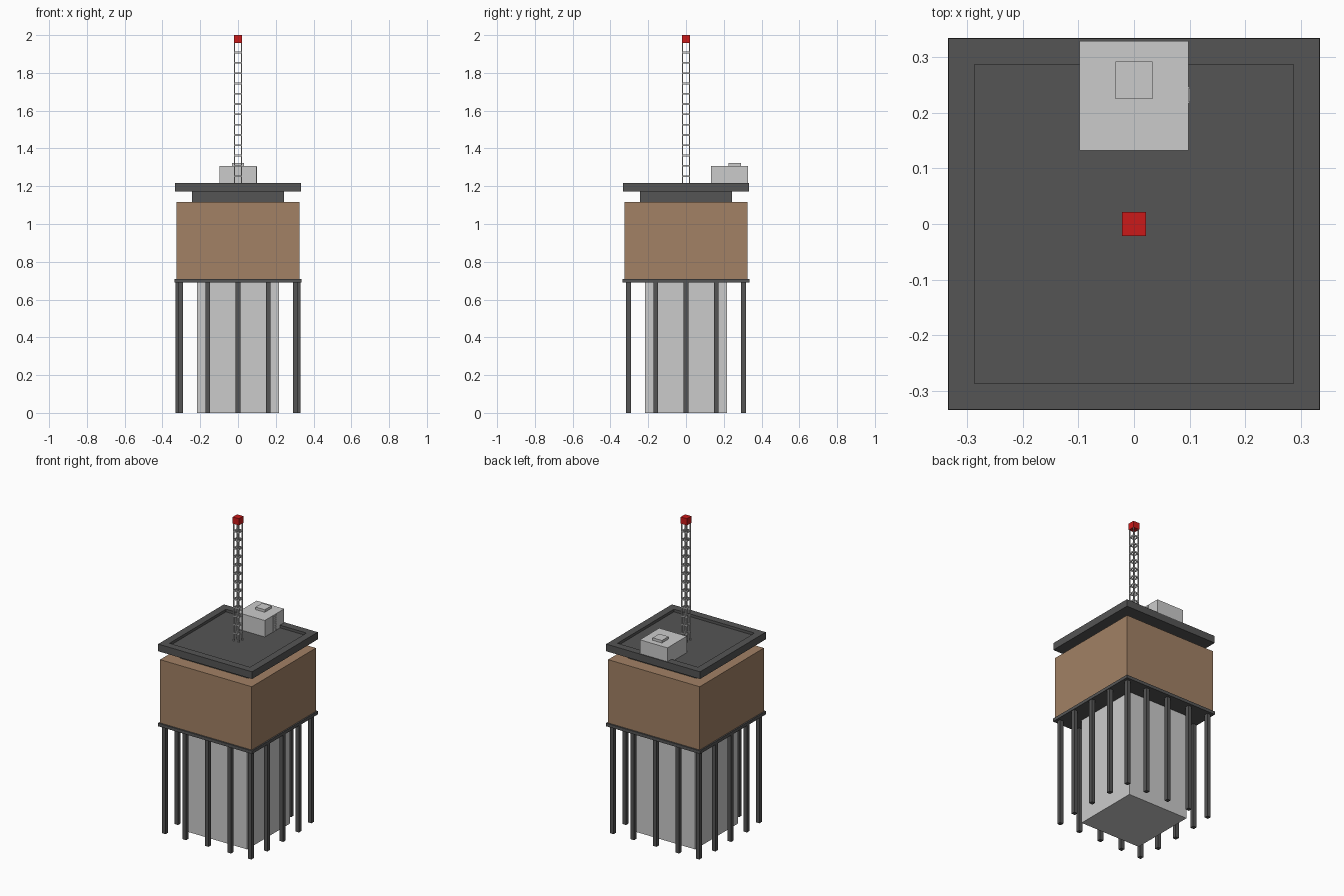
import bpy, bmesh

if "Cube" in bpy.data.objects:
    bpy.data.objects.remove(bpy.data.objects["Cube"])


def material(name, rgb):
    m = bpy.data.materials.new(name)
    m.diffuse_color = (*rgb, 1)
    m.use_nodes = True
    m.node_tree.nodes["Principled BSDF"].inputs["Base Color"].default_value = m.diffuse_color
    return m


DARK = material("dark_grey", (0.09, 0.09, 0.09))
TAN = material("tan_brick", (0.36, 0.22, 0.13))
RED = material("red_lamp", (0.6, 0.01, 0.01))


def add_box(bm, x0, x1, y0, y1, z0, z1):
    verts = bmesh.ops.create_cube(bm, size=1)["verts"]
    for v in verts:
        v.co = (x1 if v.co.x > 0 else x0,
                y1 if v.co.y > 0 else y0,
                z1 if v.co.z > 0 else z0)


def finish(name, bm, mat=None):
    me = bpy.data.meshes.new(name)
    bm.to_mesh(me)
    bm.free()
    ob = bpy.data.objects.new(name, me)
    bpy.context.collection.objects.link(ob)
    if mat:
        me.materials.append(mat)
    return ob


def boxes(name, specs, mat=None):
    bm = bmesh.new()
    for s in specs:
        add_box(bm, *s)
    return finish(name, bm, mat)


def square(name, h, z0, z1, mat=None):
    return boxes(name, [(-h, h, -h, h, z0, z1)], mat)


# Main stacked volumes
square("ground_core", 0.217, 0, 0.69, None)
square("floor_slab", 0.335, 0.69, 0.71, DARK)
square("upper_block", 0.326, 0.71, 1.117, TAN)
square("roof_neck", 0.243, 1.117, 1.172, DARK)

# Roof slab with a recessed top
bm = bmesh.new()
R = 0.334
add_box(bm, -R, R, -R, R, 1.172, 1.218)
bm.normal_update()
top = max(bm.faces, key=lambda f: f.calc_center_median().z)
bmesh.ops.inset_region(bm, faces=[top], thickness=R - 0.267)
floor = bmesh.ops.extrude_discrete_faces(bm, faces=[top])["faces"][0]
for v in floor.verts:
    v.co.z -= 0.017
finish("roof_slab", bm, DARK)

# Columns: five along front and back, three along each side
w = 0.0125
spots = [(x, s * 0.305) for s in (-1, 1) for x in (-0.305, -0.16, 0, 0.16, 0.305)]
spots += [(s * 0.318, y) for s in (-1, 1) for y in (-0.16, 0, 0.16)]
boxes("columns", [(x - w, x + w, y - w, y + w, 0, 0.69) for x, y in spots], DARK)

# Rooftop plant room with a hatch
boxes("plant_room", [(-0.098, 0.098, 0.132, 0.329, 1.2, 1.307)])
boxes("roof_hatch", [(-0.033, 0.033, 0.225, 0.292, 1.307, 1.323)])

# Ladder on the plant room's right side
ladder = [(0.097, 0.101, y - 0.0015, y + 0.0015, 1.2, 1.305) for y in (0.219, 0.245)]
ladder += [(0.097, 0.101, 0.219, 0.245, 1.222 + i * 0.014, 1.225 + i * 0.014)
           for i in range(6)]
boxes("roof_ladder", ladder)

# Lattice mast: four legs with square rings
t = 0.0025
c = 0.0175
o = c + t
mast = [(x - t, x + t, y - t, y + t, 1.2, 1.957) for x in (-c, c) for y in (-c, c)]
for i in range(13):
    z0 = 1.249 + i * 0.0545
    z1 = z0 + 0.009
    for s in (-c, c):
        mast.append((-o, o, s - t, s + t, z0, z1))
        mast.append((s - t, s + t, -o, o, z0, z1))
boxes("mast", mast)
square("mast_beacon", 0.022, 1.957, 2.0, RED)
